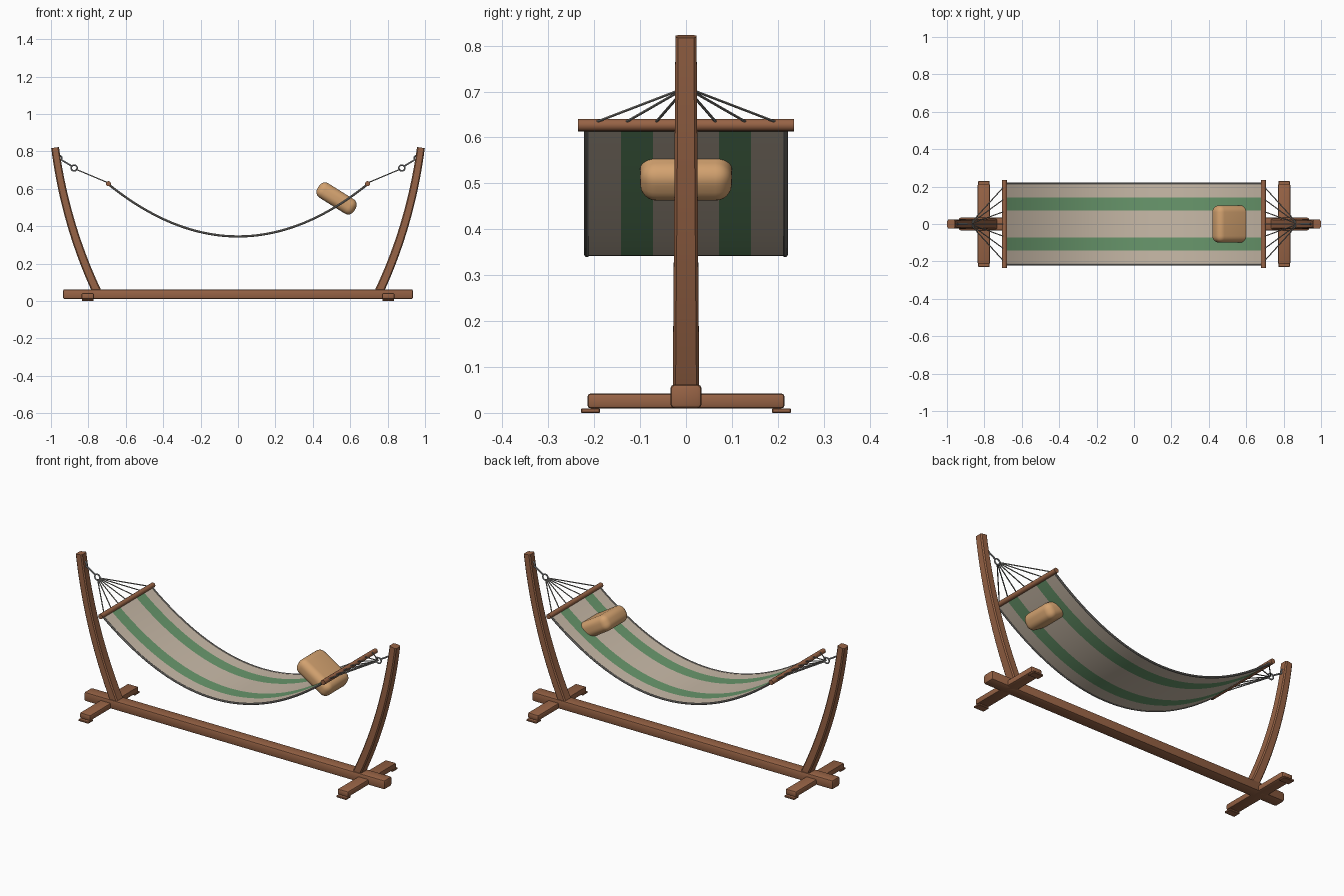
import bpy, bmesh, math
from mathutils import Vector, Matrix

if "Cube" in bpy.data.objects:
    bpy.data.objects.remove(bpy.data.objects["Cube"])


def material(name, rgb):
    m = bpy.data.materials.new(name)
    m.diffuse_color = (*rgb, 1)
    m.use_nodes = True
    m.node_tree.nodes["Principled BSDF"].inputs["Base Color"].default_value = m.diffuse_color
    return m


WOOD = material("warm wood", (0.31, 0.125, 0.06))
CREAM = material("cream cloth", (0.58, 0.49, 0.39))
GREEN = material("green stripe", (0.14, 0.31, 0.15))
TAN = material("tan pillow", (0.65, 0.36, 0.16))
ROPE = material("grey rope", (0.25, 0.24, 0.22))
METAL = material("grey metal", (0.36, 0.37, 0.38))


def finish(name, bm, *mats, angle=35):
    bmesh.ops.recalc_face_normals(bm, faces=bm.faces)
    me = bpy.data.meshes.new(name)
    bm.to_mesh(me)
    bm.free()
    ob = bpy.data.objects.new(name, me)
    bpy.context.collection.objects.link(ob)
    for m in mats:
        me.materials.append(m)
    bpy.ops.object.select_all(action='DESELECT')
    ob.select_set(True)
    bpy.context.view_layer.objects.active = ob
    bpy.ops.object.shade_smooth_by_angle(angle=math.radians(angle))
    return ob


def box(name, centre, size, mat, bevel, segs=2, tilt=0):
    bm = bmesh.new()
    bmesh.ops.create_cube(bm, size=1, matrix=Matrix.Diagonal((*size, 1)))
    bmesh.ops.bevel(bm, geom=bm.edges[:], offset=bevel, segments=segs,
                    profile=0.5, affect='EDGES')
    bmesh.ops.transform(bm, matrix=Matrix.Translation(centre) @ Matrix.Rotation(tilt, 4, 'Y'),
                        verts=bm.verts)
    return finish(name, bm, mat, angle=35 if segs < 4 else 60)


def sweep(bm, path, profile, closed=False):
    """Sweep a profile (a, b) along a path; profile may depend on t."""
    path = [Vector(p) for p in path]
    n, rings = len(path), []
    for i, p in enumerate(path):
        if closed:
            t = path[(i + 1) % n] - path[i - 1]
        else:
            t = path[min(i + 1, n - 1)] - path[max(i - 1, 0)]
        t.normalize()
        ref = Vector((0, 1, 0)) if abs(t.y) < 0.95 else Vector((0, 0, 1))
        u = t.cross(ref).normalized()
        v = t.cross(u)
        rings.append([bm.verts.new(p + u * a + v * b) for a, b in profile(i / (n - 1))])
    k = len(rings[0])
    for i in range(n if closed else n - 1):
        r, s = rings[i], rings[(i + 1) % n]
        for j in range(k):
            bm.faces.new((r[j], r[(j + 1) % k], s[(j + 1) % k], s[j]))
    if not closed:
        bm.faces.new(rings[0])
        bm.faces.new(rings[-1])


def circle(r, n=8):
    pts = [(r * math.cos(2 * math.pi * i / n), r * math.sin(2 * math.pi * i / n))
           for i in range(n)]
    return lambda t: pts


def post_section(t):
    a, b, c = 0.024 - 0.003 * t, 0.029 - 0.006 * t, 0.006
    return [(a, c - b), (a, b - c), (a - c, b), (c - a, b),
            (-a, b - c), (-a, c - b), (c - a, -b), (a - c, -b)]


def ring(bm, x, z, radius, wire):
    path = [(x + radius * math.cos(q * math.pi / 12), 0, z + radius * math.sin(q * math.pi / 12))
            for q in range(24)]
    sweep(bm, path, circle(wire), closed=True)


def sag(x):
    return 0.345 + 0.281 * (x / 0.695) ** 2


# Base beam along the length
box("base_beam", (0, 0, 0.036), (1.872, 0.068, 0.052), WOOD, 0.009)

for side, s in (("left", -1), ("right", 1)):
    # Cross foot and its pads
    box(side + "_cross_foot", (s * 0.803, 0, 0.026), (0.066, 0.43, 0.032), WOOD, 0.007)
    for end, e in (("front", -1), ("back", 1)):
        box(f"{side}_{end}_foot_pad", (s * 0.803, e * 0.208, 0.005),
            (0.062, 0.042, 0.01), WOOD, 0.002, 1)

    # Curved, tapering post
    p0, p1, p2 = Vector((0.745, 0, 0.03)), Vector((0.922, 0, 0.40)), Vector((0.978, 0, 0.82))
    path = []
    for i in range(21):
        t = i / 20
        p = p0 * (1 - t) ** 2 + p1 * 2 * t * (1 - t) + p2 * t * t
        path.append((s * p.x, 0, p.z))
    bm = bmesh.new()
    sweep(bm, path, post_section)
    finish(side + "_post", bm, WOOD, angle=25)

    # Eye, connecting link and ring
    bm = bmesh.new()
    ring(bm, s * 0.955, 0.765, 0.013, 0.004)
    ring(bm, s * 0.876, 0.711, 0.016, 0.004)
    sweep(bm, [(s * 0.945, 0, 0.755), (s * 0.89, 0, 0.722)], circle(0.0045))
    finish(side + "_hanging_hardware", bm, METAL)

    # Spreader bar
    bm = bmesh.new()
    sweep(bm, [(s * 0.693, -0.235, 0.627), (s * 0.693, 0.235, 0.627)], circle(0.0135, 16))
    finish(side + "_spreader_bar", bm, WOOD)

    # Fan of ropes from ring to bar
    bm = bmesh.new()
    for i in range(-3, 4):
        sweep(bm, [(s * 0.866, i * 0.004, 0.704), (s * 0.695, i * 0.0667, 0.632)],
              circle(0.003, 6))
    finish(side + "_rope_fan", bm, ROPE)

# Hanging cloth, with green faces chosen by distance from the centre line
bm = bmesh.new()
ys = [-0.22, -0.142, -0.072, 0, 0.072, 0.142, 0.22]
xs = [-0.69 + 1.38 * i / 40 for i in range(41)]
grid = [[[bm.verts.new((x, y, sag(x) + dz)) for y in ys] for x in xs]
        for dz in (-0.003, 0.003)]
for layer in grid:
    for i in range(40):
        for j in range(6):
            f = bm.faces.new((layer[i][j], layer[i + 1][j], layer[i + 1][j + 1], layer[i][j + 1]))
            f.material_index = int(0.072 < abs(f.calc_center_median().y) < 0.142)
low, high = grid
for j in (0, 6):
    for i in range(40):
        bm.faces.new((low[i][j], low[i + 1][j], high[i + 1][j], high[i][j]))
for i in (0, 40):
    for j in range(6):
        bm.faces.new((low[i][j], low[i][j + 1], high[i][j + 1], high[i][j]))
finish("hammock_cloth", bm, CREAM, GREEN)

# Rope hems along the long edges
for end, y in (("front", -0.216), ("back", 0.216)):
    bm = bmesh.new()
    sweep(bm, [(x, y, sag(x)) for x in xs], circle(0.006))
    finish(end + "_edge_rope", bm, ROPE)

# Pillow, tilted and sunk through the cloth
box("pillow", (0.527, 0, 0.548), (0.23, 0.20, 0.09), TAN, 0.036, 6, math.radians(32))
